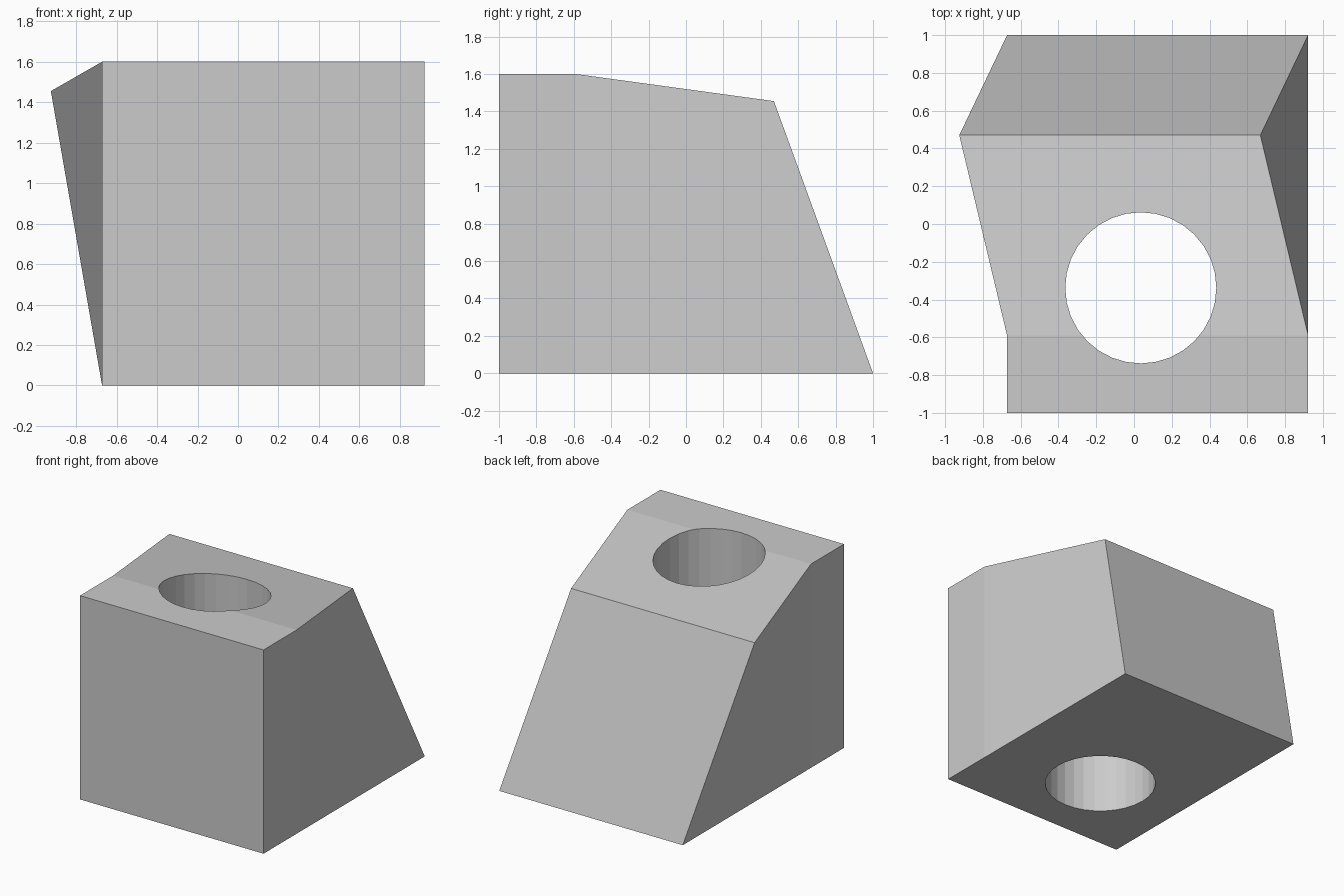
import bpy

if "Cube" in bpy.data.objects:
    bpy.data.objects.remove(bpy.data.objects["Cube"])

# Side profile stations, front to back: bottom point and top point (x shift, y, z)
bottom = [(0, -1, 0), (0, -0.59, 0), (0, 1, 0)]
top = [(0, -1, 1.6), (0, -0.59, 1.6), (-0.253, 0.47, 1.455)]
left_x, right_x = -0.672, 0.922

# Indices: left bottom 0-2, left top 3-5, right bottom 6-8, right top 9-11
verts = [(x + dx, y, z) for x in (left_x, right_x) for dx, y, z in bottom + top]
faces = [(0, 6, 9, 3), (2, 5, 11, 8)]                 # front and sloped back
for i in range(2):
    faces += [(i, i + 3, i + 4, i + 1),               # left
              (i + 7, i + 10, i + 9, i + 6),          # right
              (i + 3, i + 9, i + 10, i + 4),          # top
              (i + 1, i + 7, i + 6, i)]               # underside

# Skewed block
mesh = bpy.data.meshes.new("block")
mesh.from_pydata(verts, [], faces)
mesh.update()
block = bpy.data.objects.new("block", mesh)
bpy.context.collection.objects.link(block)

# Round vertical through-hole
bpy.ops.mesh.primitive_cylinder_add(vertices=32, radius=0.4, depth=3,
                                    location=(0.036, -0.338, 0.8))
cutter = bpy.context.object
cutter.name = "hole_cutter"
cutter.hide_render = True
cutter.display_type = 'WIRE'

cut = block.modifiers.new("through_hole", 'BOOLEAN')
cut.operation = 'DIFFERENCE'
cut.solver = 'EXACT'
cut.object = cutter
